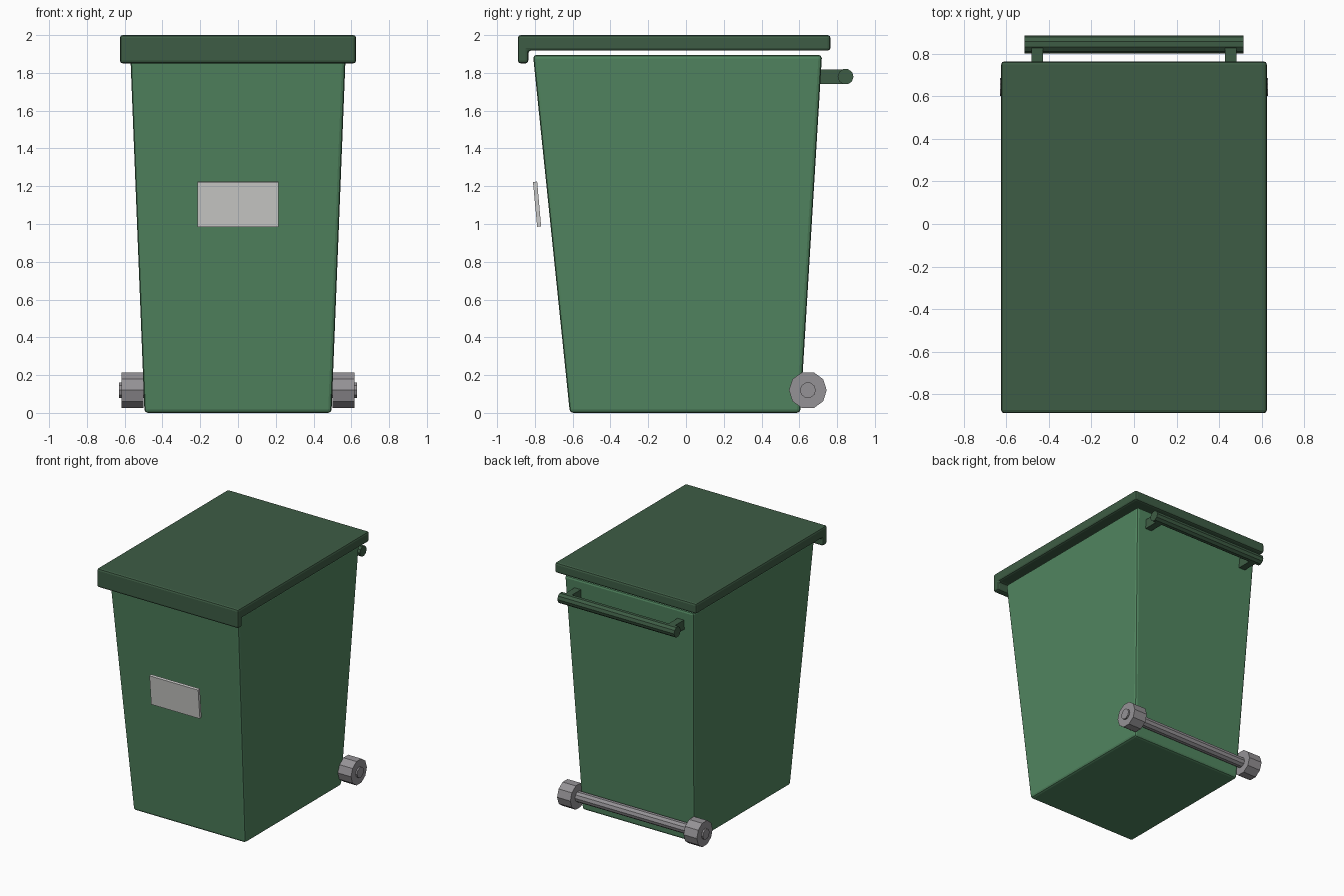
import bpy
import bmesh
from math import cos, sin, pi

if "Cube" in bpy.data.objects:
    bpy.data.objects.remove(bpy.data.objects["Cube"])


def material(name, rgb):
    mat = bpy.data.materials.new(name)
    mat.use_nodes = True
    mat.diffuse_color = (*rgb, 1)
    mat.node_tree.nodes["Principled BSDF"].inputs["Base Color"].default_value = (*rgb, 1)
    return mat


green = material("bin green", (0.083, 0.235, 0.117))
dark_green = material("dark green", (0.048, 0.108, 0.059))
pale_grey = material("pale grey", (0.6, 0.6, 0.585))
grey = material("wheel grey", (0.3, 0.29, 0.305))


def prism(name, profile, x0, x1, mat, bevel=0, widen=None):
    """Extrude a side profile of (y, z) points across x; widen(z) scales x."""
    bm = bmesh.new()
    ends = [[bm.verts.new((x * (widen(z) if widen else 1), y, z)) for y, z in profile]
            for x in (x0, x1)]
    for ring in ends:
        bm.faces.new(ring)
    n = len(profile)
    for i in range(n):
        j = (i + 1) % n
        bm.faces.new((ends[0][i], ends[0][j], ends[1][j], ends[1][i]))
    bmesh.ops.recalc_face_normals(bm, faces=bm.faces)
    mesh = bpy.data.meshes.new(name)
    bm.to_mesh(mesh)
    bm.free()
    mesh.materials.append(mat)
    obj = bpy.data.objects.new(name, mesh)
    bpy.context.collection.objects.link(obj)
    if bevel:
        mod = obj.modifiers.new("Rounded edges", "BEVEL")
        mod.width = bevel
        mod.segments = 2
        mod.limit_method = "ANGLE"
    return obj


def decagon(y, z, r):
    return [(y + r * cos(i * pi / 5), z + r * sin(i * pi / 5)) for i in range(10)]


def box(y0, y1, z0, z1):
    return [(y0, z0), (y1, z0), (y1, z1), (y0, z1)]


# Tapered container, wider towards the top
prism("body", [(-0.615, 0), (0.605, 0), (0.72, 1.895), (-0.81, 1.895)],
      -0.495, 0.495, green, 0.018, lambda z: 1 + 0.08 * z)

# Lid with a lip hanging down at the front
prism("lid", [(-0.89, 1.85), (-0.835, 1.85), (-0.835, 1.918), (0.765, 1.918),
              (0.765, 2), (-0.89, 2)], -0.625, 0.625, dark_green, 0.015)

# Tilted plate standing off the front
prism("label_plate", [(-0.788, 0.985), (-0.767, 0.988), (-0.788, 1.225), (-0.81, 1.222)],
      -0.215, 0.215, pale_grey)

# Push handle and axle
prism("handle_bar", decagon(0.845, 1.78, 0.042), -0.515, 0.515, dark_green)
prism("axle", decagon(0.645, 0.12, 0.042), -0.63, 0.63, grey)

# Mirrored handle brackets and wheels
for side, s in (("left", 1), ("right", -1)):
    prism(side + "_handle_bracket", box(0.69, 0.835, 1.742, 1.817),
          s * 0.427, s * 0.483, dark_green)
    prism(side + "_wheel", decagon(0.645, 0.12, 0.1), s * 0.5, s * 0.617, grey)
